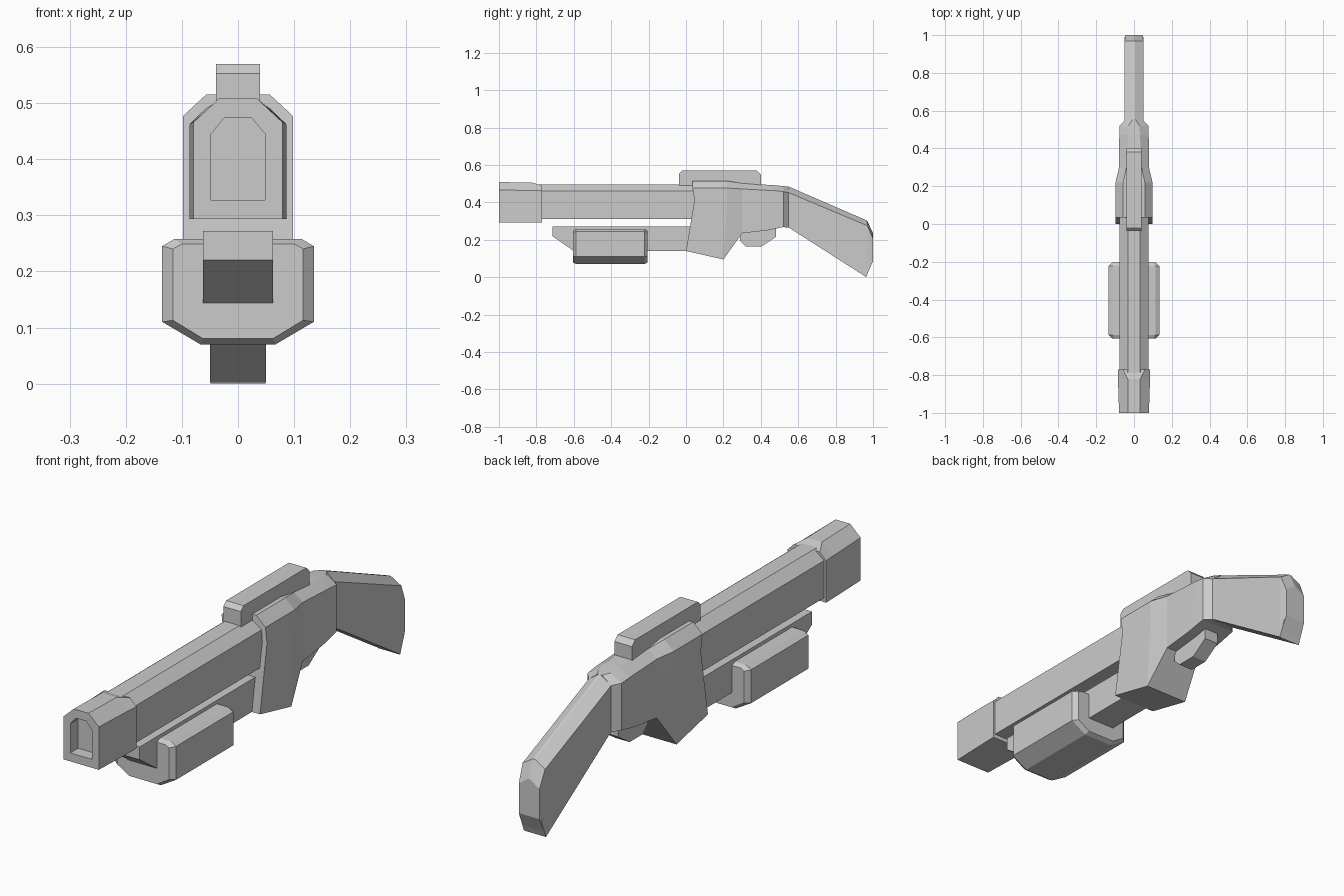
import bpy, bmesh


def loft(name, rings):
    """Bridge equal-length rings of points and cap both ends."""
    bm = bmesh.new()
    loops = [[bm.verts.new(p) for p in ring] for ring in rings]
    n = len(loops[0])
    for a, b in zip(loops, loops[1:]):
        for i in range(n):
            j = (i + 1) % n
            bm.faces.new((a[i], a[j], b[j], b[i]))
    bm.faces.new(loops[0])
    bm.faces.new(loops[-1])
    bmesh.ops.recalc_face_normals(bm, faces=bm.faces)
    mesh = bpy.data.meshes.new(name)
    bm.to_mesh(mesh)
    bm.free()
    obj = bpy.data.objects.new(name, mesh)
    bpy.context.collection.objects.link(obj)
    return obj


def ring(half):
    """Mirror a right-hand half section of (x, y, z), listed bottom to top."""
    return list(half) + [(-x, y, z) for x, y, z in reversed(half)]


def section(y, w, bottom, shoulder, top_w, top):
    """Box section with chamfered upper corners."""
    return ring([(w, y, bottom), (w, y, shoulder), (top_w, y, top)])


def prism(name, profile, w):
    """Side profile of (y, z) extruded across x."""
    return loft(name, [[(s * w, y, z) for y, z in profile] for s in (-1, 1)])


# Barrel
loft("barrel", [section(y, 0.077, 0.31, 0.46, 0.033, 0.495) for y in (-0.8, 0.12)])

# Muzzle with recessed bore
loft("muzzle", [
    section(-0.77, 0.086, 0.293, 0.462, 0.058, 0.490),
    section(-0.82, 0.085, 0.293, 0.464, 0.033, 0.505),
    section(-1.0, 0.079, 0.293, 0.466, 0.033, 0.509),
    section(-1.0, 0.048, 0.327, 0.445, 0.024, 0.474),
    section(-0.95, 0.048, 0.327, 0.445, 0.024, 0.474)])

# Magazine tube under the barrel
prism("magazine_tube", [(-0.715, 0.272), (-0.715, 0.22), (-0.60, 0.14),
                        (0.08, 0.14), (0.08, 0.272)], 0.062)


# Pump grip with bevelled ends
def pump_ring(y, big):
    pts = [(0.067, 0.07), (0.135, 0.11), (0.135, 0.245), (0.113, 0.258)] if big else \
          [(0.062, 0.08), (0.116, 0.113), (0.116, 0.24), (0.100, 0.249)]
    return ring([(x, y, z) for x, z in pts])


loft("pump_grip", [pump_ring(-0.605, False), pump_ring(-0.587, True),
                   pump_ring(-0.223, True), pump_ring(-0.205, False)])

# Receiver: each station is half width, top half width, then (y, z) bottom to top
stations = [
    (0.098, 0.057, [(0.0, 0.14), (0.045, 0.41), (0.035, 0.477), (0.035, 0.515)]),
    (0.098, 0.057, [(0.20, 0.095), (0.22, 0.41), (0.22, 0.477), (0.22, 0.515)]),
    (0.079, 0.040, [(0.30, 0.235), (0.30, 0.41), (0.30, 0.472), (0.30, 0.502)]),
    (0.078, 0.032, [(0.43, 0.25), (0.47, 0.39), (0.47, 0.463), (0.47, 0.492)]),
    (0.076, 0.028, [(0.52, 0.268), (0.52, 0.38), (0.52, 0.458), (0.52, 0.487)]),
    (0.050, 0.010, [(0.548, 0.265), (0.548, 0.37), (0.548, 0.452), (0.55, 0.484)]),
]
loft("receiver", [ring([(wt if i == 3 else w, y, z) for i, (y, z) in enumerate(p)])
                  for w, wt, p in stations])

# Shoulder stock with a shallow ridge along its top
loft("stock", [
    section(0.50, 0.048, 0.272, 0.468, 0.005, 0.486),
    section(0.55, 0.050, 0.265, 0.452, 0.005, 0.484),
    ring([(0.05, 0.962, 0.002), (0.05, 0.970, 0.275), (0.005, 0.968, 0.303)]),
    ring([(0.046, 1.0, 0.085), (0.046, 1.0, 0.205), (0.005, 1.0, 0.235)])])
# Blunt the stock toe so the lower tip reaches the ground
prism("stock_toe", [(0.93, 0.04), (0.963, 0.0), (0.99, 0.07), (0.95, 0.1)], 0.049)

# Trigger guard
prism("trigger_guard", [(0.29, 0.26), (0.288, 0.195), (0.32, 0.165),
                        (0.405, 0.165), (0.48, 0.215), (0.48, 0.275)], 0.032)

# Top sight rail
prism("sight_rail", [(-0.038, 0.485), (-0.038, 0.553), (-0.02, 0.57),
                     (0.38, 0.57), (0.4, 0.55), (0.4, 0.48)], 0.039)
